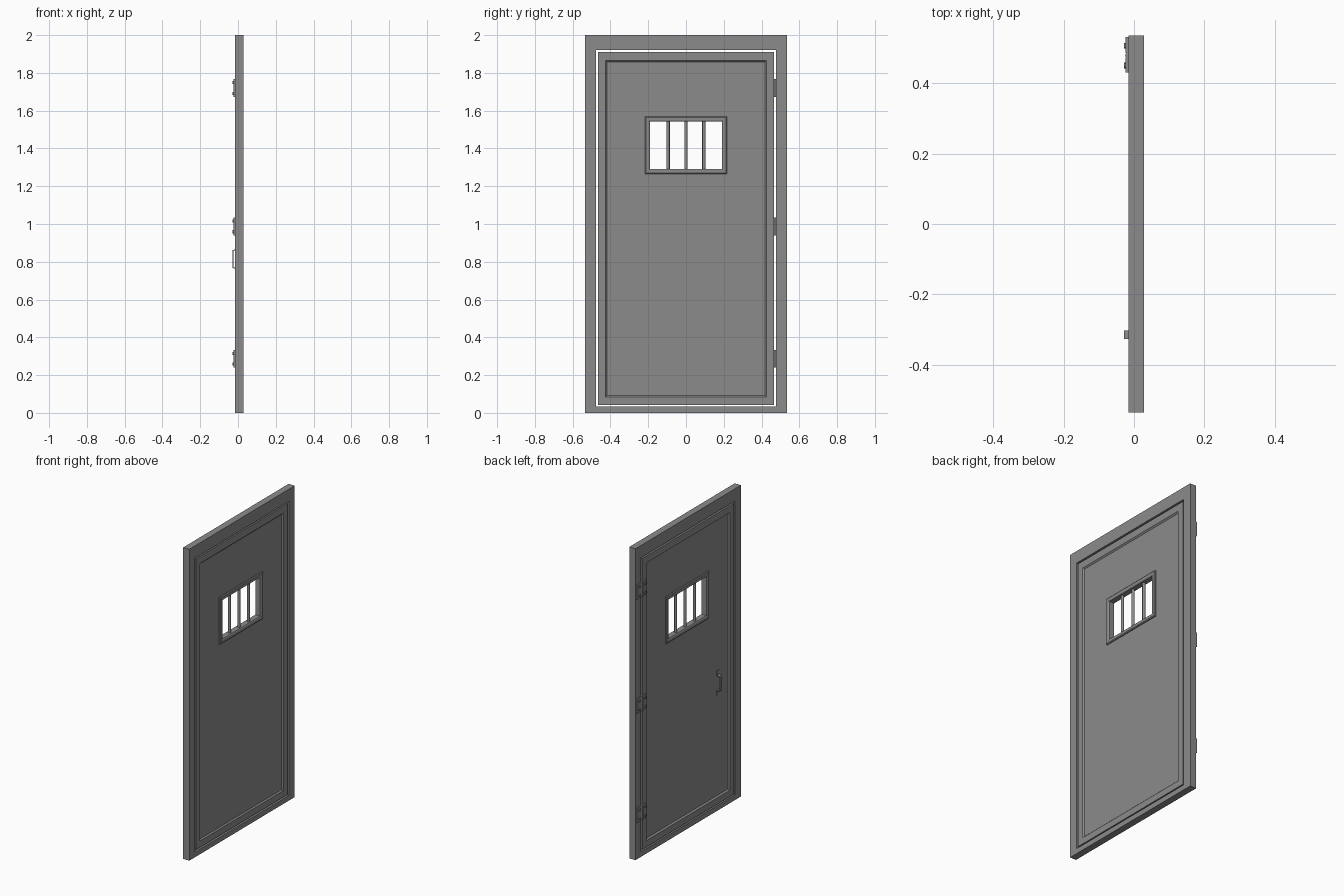
import bpy, bmesh, math
from mathutils import Matrix

if "Cube" in bpy.data.objects:
    bpy.data.objects.remove(bpy.data.objects["Cube"])

steel = bpy.data.materials.new("grey steel")
steel.diffuse_color = (0.26, 0.26, 0.26, 1)
steel.use_nodes = True
steel.node_tree.nodes["Principled BSDF"].inputs["Base Color"].default_value = steel.diffuse_color


def finish(name, bm, smooth=False):
    bmesh.ops.recalc_face_normals(bm, faces=bm.faces)
    me = bpy.data.meshes.new(name)
    bm.to_mesh(me)
    bm.free()
    ob = bpy.data.objects.new(name, me)
    bpy.context.collection.objects.link(ob)
    me.materials.append(steel)
    if smooth:
        for p in me.polygons:
            p.use_smooth = len(p.vertices) == 4
    return ob


def ring(name, loops):
    """Closed loft through rectangles given as (half_width, z_low, z_high, x)."""
    bm = bmesh.new()
    rs = [[bm.verts.new((x, y, z)) for y, z in
           ((-w, lo), (w, lo), (w, hi), (-w, hi))] for w, lo, hi, x in loops]
    for a, b in zip(rs, rs[1:] + rs[:1]):
        for i in range(4):
            j = (i + 1) % 4
            bm.faces.new((a[i], a[j], b[j], b[i]))
    return finish(name, bm)


def box(name, x0, x1, y0, y1, z0, z1):
    bm = bmesh.new()
    bmesh.ops.create_cube(bm, size=1)
    for v in bm.verts:
        v.co = ((x0 + x1) / 2 + v.co.x * (x1 - x0),
                (y0 + y1) / 2 + v.co.y * (y1 - y0),
                (z0 + z1) / 2 + v.co.z * (z1 - z0))
    return finish(name, bm)


def cylinder(name, loc, r, length, axis='Z', sides=16):
    bm = bmesh.new()
    rot = Matrix.Rotation(math.pi / 2, 4, 'Y') if axis == 'X' else Matrix()
    bmesh.ops.create_cone(bm, cap_ends=True, segments=sides, radius1=r, radius2=r,
                          depth=length, matrix=Matrix.Translation(loc) @ rot)
    return finish(name, bm, True)


B, F = -0.0155, 0.0285      # back and front planes of the frame

# outer frame
ring("door_frame", [(0.535, 0, 2, B), (0.535, 0, 2, F),
                    (0.477, 0.033, 1.921, F), (0.477, 0.033, 1.921, B)])

# door leaf: raised rim, sloped step, recessed panel, window hole
PB, PF = -0.0055, 0.0185    # recessed panel planes
ring("door_leaf", [
    (0.466, 0.042, 1.911, B), (0.466, 0.042, 1.911, F - 0.002),
    (0.425, 0.083, 1.866, F - 0.002), (0.417, 0.091, 1.858, PF),
    (0.20, 1.28, 1.555, PF), (0.20, 1.28, 1.555, PB),
    (0.417, 0.091, 1.858, PB), (0.425, 0.083, 1.866, B)])

# window surround with bevelled edges
WB, WF = B + 0.0005, F - 0.0005
ring("window_frame", [
    (0.217, 1.266, 1.568, PB), (0.217, 1.266, 1.568, PF),
    (0.217, 1.266, 1.568, WF - 0.004), (0.212, 1.271, 1.563, WF),
    (0.197, 1.286, 1.548, WF), (0.191, 1.292, 1.542, WF - 0.004),
    (0.191, 1.292, 1.542, WB + 0.004), (0.197, 1.286, 1.548, WB),
    (0.212, 1.271, 1.563, WB), (0.217, 1.266, 1.568, WB + 0.004)])

# window bars
for i in (-1, 0, 1):
    cylinder(f"window_bar_{i + 2}", (0.0065, i * 0.095, 1.417), 0.009, 0.262)

# hinges: two leaves, barrel, four screws each
for n, zc in enumerate((0.286, 0.987, 1.72), 1):
    h = 0.047
    box(f"hinge_{n}_door_plate", -0.0235, B + 0.001, 0.431, 0.471, zc - h, zc + h)
    box(f"hinge_{n}_frame_plate", -0.0235, B + 0.001, 0.485, 0.531, zc - h, zc + h)
    cylinder(f"hinge_{n}_barrel", (-0.0165, 0.478, zc), 0.0085, 2 * h)
    for y in (0.45, 0.506):
        for dz in (-0.028, 0.028):
            cylinder(f"hinge_{n}_screw", (-0.026, y, zc + dz), 0.008, 0.006, 'X', 12)

# pull handle: bent flat strip with fixing tabs, standing on the recessed panel
T, X0, X1 = 0.004, PB, -0.029
side = [(X0, 0.735), (X0, 0.767), (X1 + T, 0.767 + T), (X1 + T, 0.862 - T),
        (X0, 0.862), (X0, 0.895)]
outer = [(X0 - T, 0.735), (X0 - T, 0.767 - T), (X1, 0.767), (X1, 0.862),
         (X0 - T, 0.862 + T), (X0 - T, 0.895)]
bm = bmesh.new()
rows = [[bm.verts.new((x, y, z)) for x, z in (a, b) for y in (-0.326, -0.302)]
        for a, b in zip(side, outer)]
for p, q in zip(rows, rows[1:]):
    for i, j in ((0, 1), (1, 3), (3, 2), (2, 0)):
        bm.faces.new((p[i], p[j], q[j], q[i]))
for r in (rows[0], rows[-1]):
    bm.faces.new((r[0], r[1], r[3], r[2]))
finish("pull_handle", bm)
